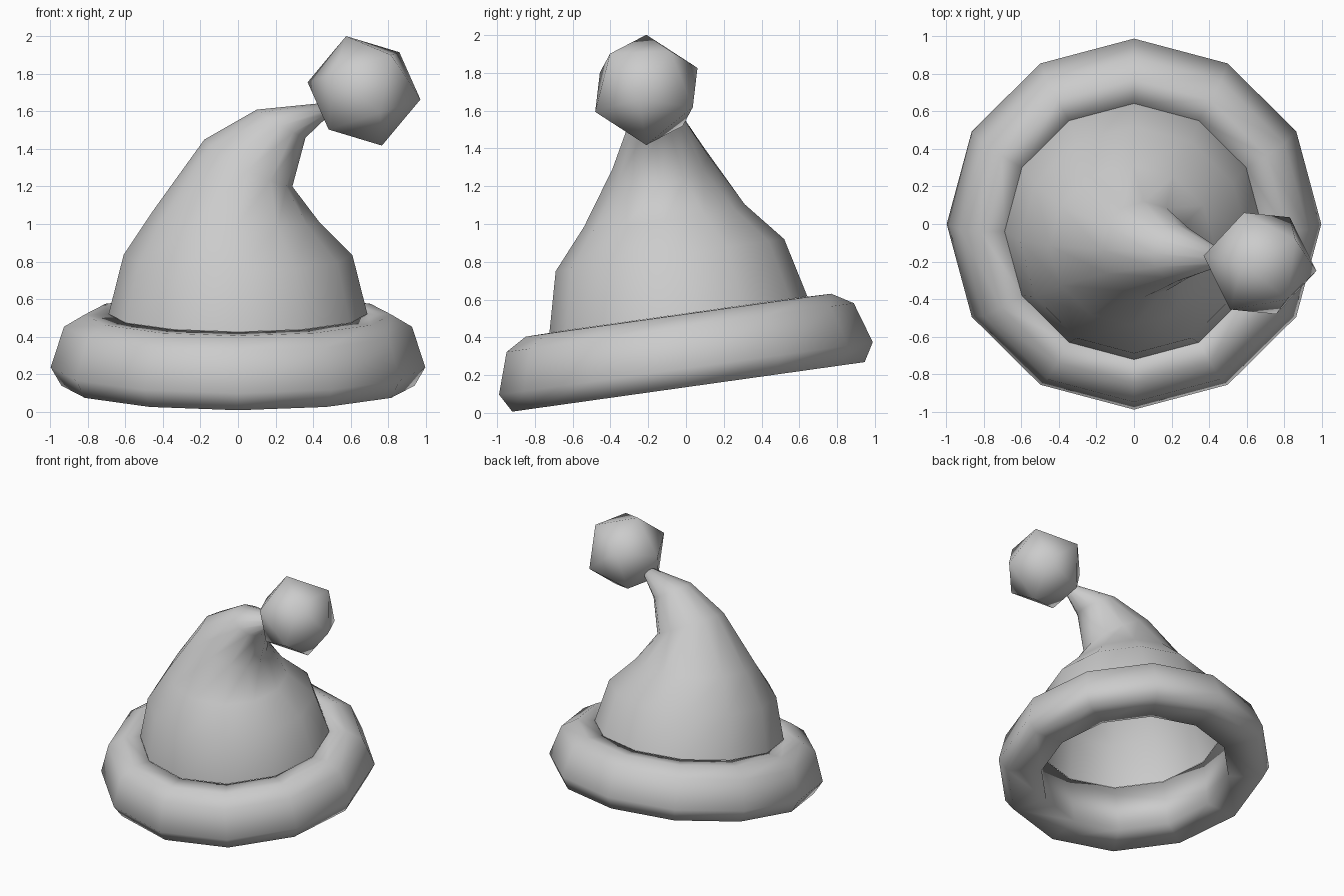
import bpy, bmesh
from math import sin, cos, tau, radians
from mathutils import Vector, Matrix

if "Cube" in bpy.data.objects:
    bpy.data.objects.remove(bpy.data.objects["Cube"])

SIDES = 12


def finish(name, bm):
    bmesh.ops.recalc_face_normals(bm, faces=bm.faces)
    for f in bm.faces:
        f.smooth = True
    mesh = bpy.data.meshes.new(name)
    bm.to_mesh(mesh)
    bm.free()
    obj = bpy.data.objects.new(name, mesh)
    bpy.context.collection.objects.link(obj)
    return obj


def loft(name, rings, closed=False, cap_end=False):
    """Skin a row of elliptical rings, each given as centre, right and back half axes."""
    bm = bmesh.new()
    loops = []
    for c, a, b in rings:
        c, a, b = Vector(c), Vector(a), Vector(b)
        loops.append([bm.verts.new(c + a * cos(tau * i / SIDES) + b * sin(tau * i / SIDES))
                      for i in range(SIDES)])
    pairs = list(zip(loops, loops[1:]))
    if closed:
        pairs.append((loops[-1], loops[0]))
    for lo, hi in pairs:
        for i in range(SIDES):
            j = (i + 1) % SIDES
            bm.faces.new((lo[i], lo[j], hi[j], hi[i]))
    if cap_end:
        bm.faces.new(loops[-1])
    return finish(name, bm)


# Rolled brim: lathed closed profile (radius, height), tilted down at the front
profile = [(.69, -.085), (.942, -.095), (.999, .004), (.928, .222), (.817, .288), (.69, .29)]
brim = loft("brim", [((0, 0, v), (r, 0, 0), (0, r, 0)) for r, v in profile], closed=True)
brim.data.transform(Matrix.Translation((0, 0, .232)) @ Matrix.Rotation(radians(8), 4, 'X'))

# Soft cone bending over to the right, open underneath
loft("cone", [
    ((0, -.04, .52), (.69, 0, 0), (0, .683, .096)),
    ((0, -.085, .835), (.61, 0, 0), (0, .605, .085)),
    ((-.01, -.115, 1.045), (.44, 0, -.03), (0, .425, .06)),
    ((.055, -.135, 1.325), (.235, 0, -.125), (0, .255, .035)),
    ((.23, -.155, 1.535), (.13, 0, -.075), (0, .15, .01)),
    ((.46, -.18, 1.605), (.01, 0, -.04), (0, .045, 0)),
], cap_end=True)


# Bobble: an icosahedron turned so one corner and its neighbour face given directions
def frame(a, b):
    z = Vector(a).normalized()
    x = (Vector(b) - z * z.dot(Vector(b))).normalized()
    return Matrix((x, z.cross(x), z)).transposed()


bm = bmesh.new()
bmesh.ops.create_icosphere(bm, subdivisions=1, radius=.307)
top = max(bm.verts, key=lambda v: v.co.z)
near = top.link_edges[0].other_vert(top)
turn = frame((-.095, 0, .29), (-.30, .04, .05)) @ frame(top.co, near.co).inverted()
bm.transform(Matrix.Translation((.672, -.21, 1.71)) @ turn.to_4x4())
finish("bobble", bm)
